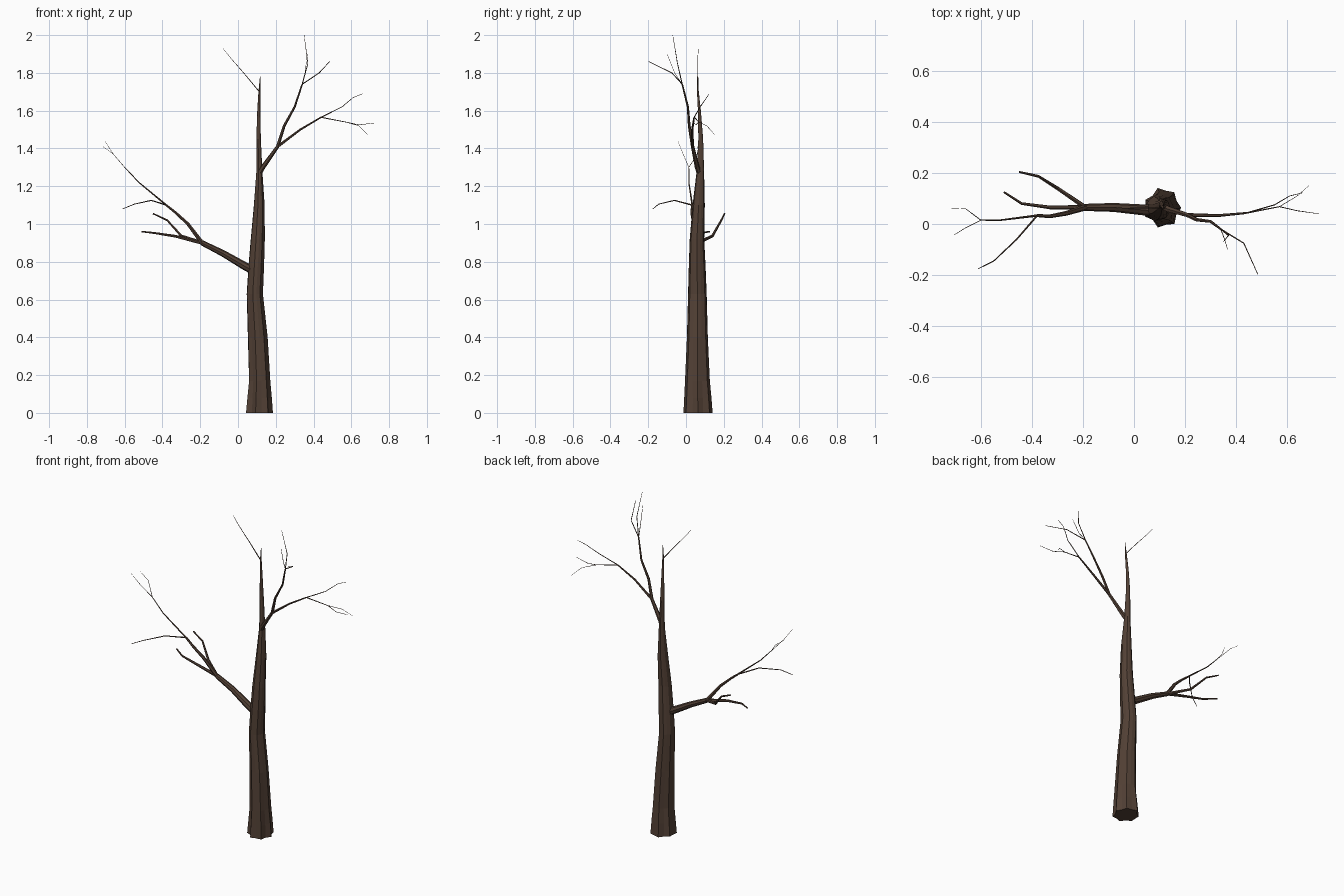
import bpy, bmesh, math
from mathutils import Vector

bark = bpy.data.materials.new("bark")
bark.diffuse_color = (0.085, 0.052, 0.036, 1)


def finish(name, bm):
    bmesh.ops.recalc_face_normals(bm, faces=bm.faces)
    me = bpy.data.meshes.new(name)
    bm.to_mesh(me)
    bm.free()
    me.materials.append(bark)
    ob = bpy.data.objects.new(name, me)
    bpy.context.collection.objects.link(ob)


def skin(bm, rings):
    # bridge successive vertex rings and cap both ends
    rings = [[bm.verts.new(p) for p in r] for r in rings]
    n = len(rings[0])
    for a, b in zip(rings, rings[1:]):
        for i in range(n):
            j = (i + 1) % n
            bm.faces.new((a[i], a[j], b[j], b[i]))
    bm.faces.new(rings[0][::-1])
    bm.faces.new(rings[-1])


def branch(name, pts, r0, r1, sides=6):
    # tapered flat-sided tube along a path
    pts = [Vector(p) for p in pts]
    d = [(b - a).normalized() for a, b in zip(pts, pts[1:])]
    tang = [d[0]] + [(a + b).normalized() for a, b in zip(d, d[1:])] + [d[-1]]
    length = [0]
    for a, b in zip(pts, pts[1:]):
        length.append(length[-1] + (b - a).length)
    u = tang[0].orthogonal().normalized()
    rings = []
    for p, t, s in zip(pts, tang, length):
        u = (u - t * u.dot(t)).normalized()
        v = t.cross(u)
        r = r0 + (r1 - r0) * s / length[-1]
        rings.append([p + r * (math.cos(k) * u + math.sin(k) * v)
                      for k in (2 * math.pi * i / sides for i in range(sides))])
    bm = bmesh.new()
    skin(bm, rings)
    finish(name, bm)


# trunk: z, centre x, centre y, half width x, half width y, lumpiness
trunk = [(0, .110, .063, .075, .077, 1), (.08, .111, .062, .068, .072, .9),
         (.17, .112, .060, .059, .066, .7), (.40, .103, .060, .054, .056, .45),
         (.63, .088, .060, .044, .050, .35), (.78, .096, .059, .042, .045, .3),
         (.92, .104, .058, .038, .039, .3), (1.10, .112, .067, .029, .033, .25),
         (1.28, .113, .076, .016, .020, .2), (1.45, .109, .078, .012, .013, .1),
         (1.60, .110, .071, .008, .008, 0), (1.70, .113, .063, .005, .005, 0),
         (1.78, .117, .060, .001, .001, 0)]
lumps = [0, -.16, .02, -.1, .04, -.2, -.04, -.14, 0, -.22, .02, -.12, .04, -.18]
rings = []
for z, cx, cy, rx, ry, k in trunk:
    ring = []
    for i, l in enumerate(lumps):
        a = 2 * math.pi * i / len(lumps)
        ring.append((cx + rx * (1 + l * k) * math.cos(a),
                     cy + ry * (1 + l * k) * math.sin(a), z))
    rings.append(ring)
bm = bmesh.new()
skin(bm, rings)
finish("trunk", bm)

# left limb and its forks
L, LF, LT = (-.19, .065, .90), (-.38, .033, 1.10), (-.60, .015, 1.30)
branch("left_limb", [(.09, .055, .75), (.04, .055, .775), (-.08, .065, .845), L], .023, .014, 8)
branch("left_back_fork", [L, (-.30, .14, .937), (-.375, .187, 1.02), (-.45, .204, 1.055)], .010, .004)
branch("left_low_fork", [L, (-.33, .065, .935), (-.44, .08, .952), (-.51, .125, .96)], .010, .004)
branch("left_main_fork", [L, (-.265, .042, 1.0), (-.33, .03, 1.06), LF], .012, .006)
branch("left_front_twig", [LF, (-.46, -.06, 1.125), (-.55, -.145, 1.105), (-.61, -.175, 1.08)], .004, .0018, 5)
branch("left_long_twig", [LF, (-.525, .015, 1.22), LT], .005, .0022, 5)
branch("left_tip_back", [LT, (-.66, .06, 1.37), (-.715, .062, 1.41)], .0018, .0008, 4)
branch("left_tip_front", [LT, (-.66, -.015, 1.37), (-.705, -.043, 1.44)], .0018, .0008, 4)

# right limb and its forks
R, RU, RS, RT = (.21, .035, 1.41), (.34, -.02, 1.74), (.44, .043, 1.565), (.57, .068, 1.54)
branch("right_limb", [(.113, .07, 1.27), (.135, .058, 1.305), R], .014, .009)
branch("right_upper_fork", [R, (.245, .017, 1.52), (.30, .01, 1.62), RU], .009, .004)
branch("upper_front_twig", [RU, (.43, -.075, 1.80), (.485, -.197, 1.86)], .003, .0015, 5)
branch("upper_top_twig", [RU, (.37, -.045, 1.85), (.35, -.07, 2.0)], .003, .001, 5)
branch("upper_side_twig", [RU, (.355, -.06, 1.80), (.367, -.1, 1.90)], .002, .001, 4)
branch("right_outer_fork", [R, (.33, .033, 1.50), RS], .008, .004)
branch("outer_high_twig", [RS, (.55, .075, 1.62), (.61, .11, 1.67), (.66, .122, 1.69)], .003, .0012, 5)
branch("outer_low_twig", [RS, RT, (.64, .052, 1.525), (.725, .04, 1.535)], .003, .001, 5)
branch("outer_back_tip", [RT, (.64, .11, 1.52), (.685, .15, 1.475)], .0018, .0008, 4)

# thin twig near the top of the trunk
branch("crown_twig", [(.113, .063, 1.70), (.03, .063, 1.80), (-.04, .062, 1.88), (-.08, .066, 1.93)], .003, .001, 4)
